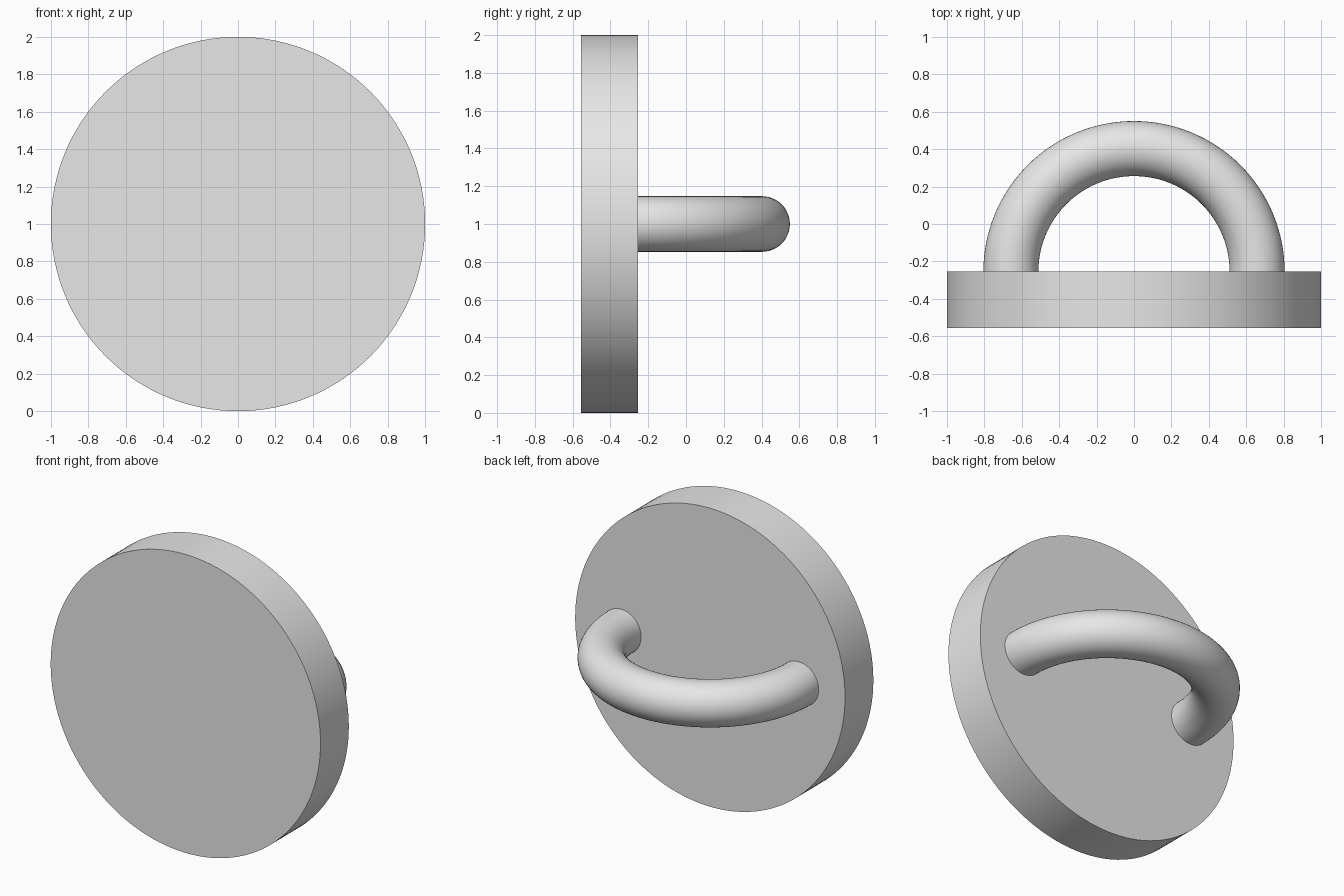
import bpy, bmesh, math
from mathutils import Vector

if "Cube" in bpy.data.objects:
    bpy.data.objects.remove(bpy.data.objects["Cube"])

BACK = -0.255          # rear face of the plate, where the handle starts
THICK = 0.30
MAJOR, MINOR = 0.658, 0.147

grey = bpy.data.materials.new("light grey")
grey.diffuse_color = (0.8, 0.8, 0.8, 1)
grey.use_nodes = True
grey.node_tree.nodes["Principled BSDF"].inputs["Base Color"].default_value = grey.diffuse_color


def finish(obj):
    obj.data.materials.clear()
    obj.data.materials.append(grey)
    bpy.ops.object.select_all(action='DESELECT')
    obj.select_set(True)
    bpy.context.view_layer.objects.active = obj
    bpy.ops.object.shade_smooth_by_angle(angle=math.radians(30))


# Round plate standing on its edge
bpy.ops.mesh.primitive_cylinder_add(
    vertices=128, radius=1, depth=THICK,
    location=(0, BACK - THICK / 2, 1), rotation=(math.pi / 2, 0, 0))
plate = bpy.context.object
plate.name = "round_plate"
finish(plate)

# Half-ring handle: a circle swept through 180 degrees
bm = bmesh.new()
ARC, SIDES = 64, 48
rings = []
for i in range(ARC + 1):
    a = math.pi * i / ARC
    out = Vector((math.cos(a), math.sin(a), 0))
    ring = []
    for j in range(SIDES):
        t = 2 * math.pi * j / SIDES
        p = out * (MAJOR + MINOR * math.cos(t))
        ring.append(bm.verts.new((p.x, p.y + BACK, 1 + MINOR * math.sin(t))))
    rings.append(ring)
for r0, r1 in zip(rings, rings[1:]):
    for j in range(SIDES):
        k = (j + 1) % SIDES
        bm.faces.new((r0[j], r1[j], r1[k], r0[k]))
# End caps seated against the plate
bm.faces.new(rings[0])
bm.faces.new(rings[-1])
bmesh.ops.recalc_face_normals(bm, faces=bm.faces)
mesh = bpy.data.meshes.new("handle")
bm.to_mesh(mesh)
bm.free()
handle = bpy.data.objects.new("handle", mesh)
bpy.context.collection.objects.link(handle)
finish(handle)
